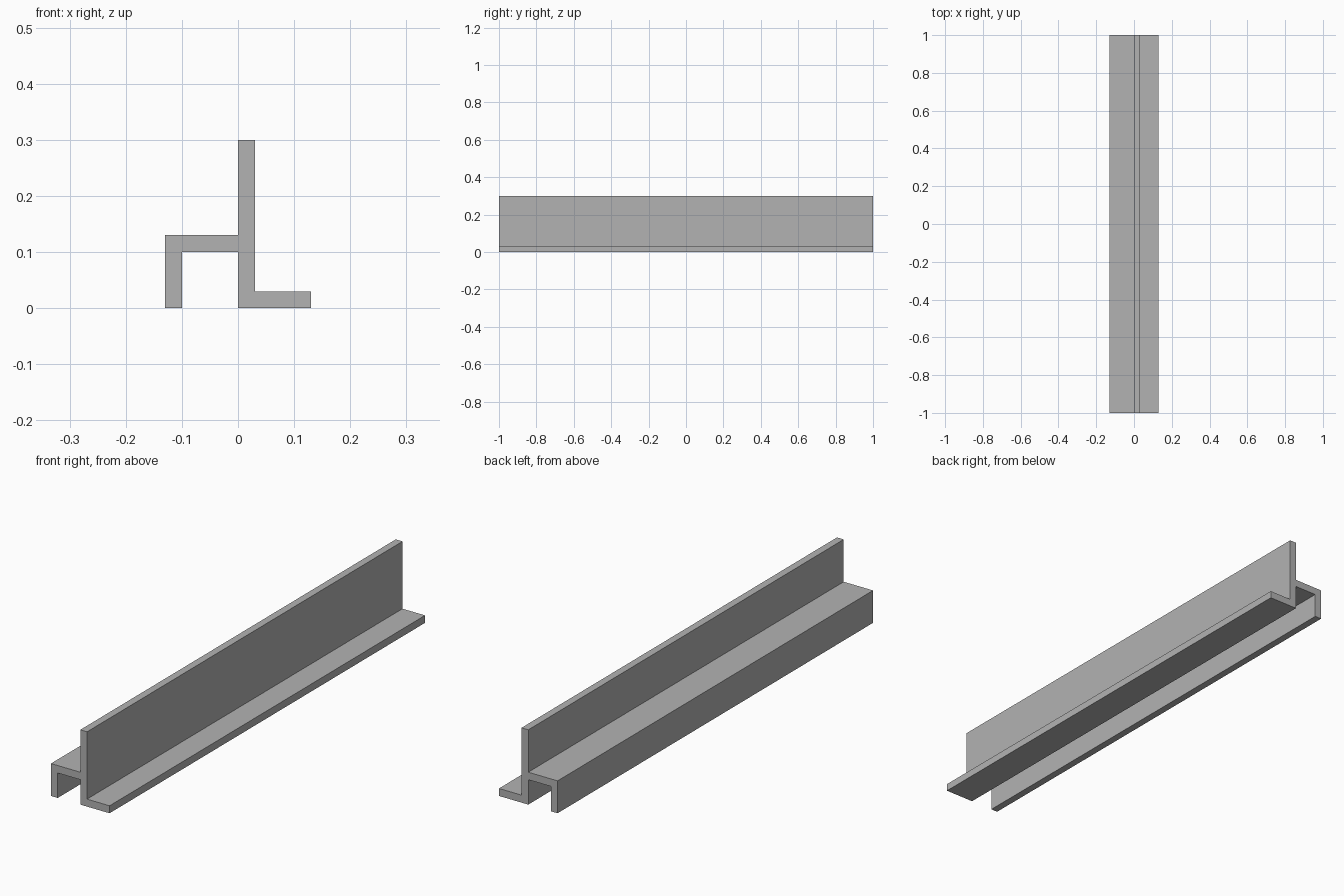
import bpy
import bmesh

cube = bpy.data.objects.get("Cube")
if cube:
    bpy.data.objects.remove(cube, do_unlink=True)

# Material
GREY = (0.448, 0.448, 0.448, 1)
grey = bpy.data.materials.new("plain grey")
grey.use_nodes = True
grey.diffuse_color = GREY
grey.node_tree.nodes["Principled BSDF"].inputs["Base Color"].default_value = GREY

# Rail dimensions
T = 0.03          # wall thickness
HALF_W = 0.13     # half width
SHELF = 0.13      # top of the channel shelf
HEIGHT = 0.30
LENGTH = 2.0

# Cross-section in x, z: foot, upright web, shelf and hanging lip
profile = [
    (0, 0), (HALF_W, 0), (HALF_W, T), (T, T),
    (T, HEIGHT), (0, HEIGHT), (0, SHELF),
    (-HALF_W, SHELF), (-HALF_W, 0), (-HALF_W + T, 0),
    (-HALF_W + T, SHELF - T), (0, SHELF - T),
]

# Extrude the section along the length
bm = bmesh.new()
end = bm.faces.new([bm.verts.new((x, -LENGTH / 2, z)) for x, z in profile])
result = bmesh.ops.extrude_face_region(bm, geom=[end], use_keep_orig=True)
moved = [v for v in result["geom"] if isinstance(v, bmesh.types.BMVert)]
bmesh.ops.translate(bm, verts=moved, vec=(0, LENGTH, 0))
bmesh.ops.recalc_face_normals(bm, faces=bm.faces)

mesh = bpy.data.meshes.new("rail_profile")
bm.to_mesh(mesh)
bm.free()
mesh.materials.append(grey)
rail = bpy.data.objects.new("rail_profile", mesh)
bpy.context.collection.objects.link(rail)
